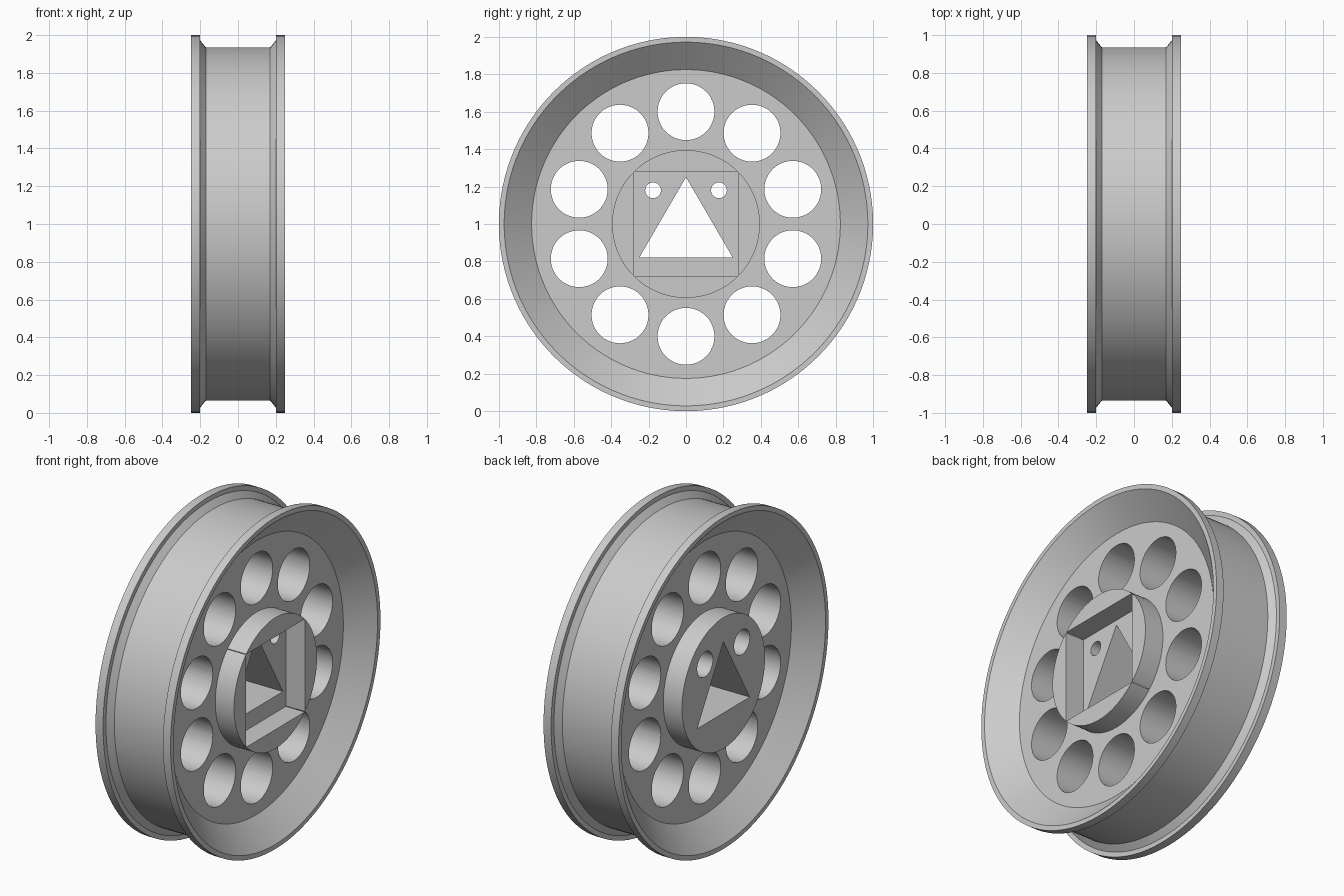
import bpy, bmesh
from math import pi, sin, cos, radians
from mathutils import Matrix

cube = bpy.data.objects.get("Cube")
if cube:
    bpy.data.objects.remove(cube, do_unlink=True)

CENTRE = 1.0   # axle height

grey = bpy.data.materials.new("plain grey")
grey.use_nodes = True
colour = (0.6, 0.6, 0.6, 1)
grey.diffuse_color = colour
grey.node_tree.nodes["Principled BSDF"].inputs["Base Color"].default_value = colour


def add_object(name, bm):
    bmesh.ops.recalc_face_normals(bm, faces=bm.faces[:])
    mesh = bpy.data.meshes.new(name)
    bm.to_mesh(mesh)
    bm.free()
    mesh.materials.append(grey)
    obj = bpy.data.objects.new(name, mesh)
    bpy.context.collection.objects.link(obj)
    return obj


def lathe(name, profile, steps=120):
    """Revolve (x, radius) points around the axle."""
    bm = bmesh.new()
    verts = [bm.verts.new((x, 0, CENTRE + r)) for x, r in profile]
    edges = [bm.edges.new(pair) for pair in zip(verts, verts[1:])]
    bmesh.ops.spin(bm, geom=verts + edges, cent=(0, 0, CENTRE), axis=(1, 0, 0),
                   angle=2 * pi, steps=steps, use_duplicate=False)
    bmesh.ops.remove_doubles(bm, verts=bm.verts[:], dist=1e-4)
    return add_object(name, bm)


def prism(name, outline, x0, x1):
    """Extrude a (y, z) outline, measured from the axle, along x."""
    bm = bmesh.new()
    face = bm.faces.new([bm.verts.new((x0, y, CENTRE + z)) for y, z in outline])
    out = bmesh.ops.extrude_face_region(bm, geom=[face])
    tip = [v for v in out["geom"] if isinstance(v, bmesh.types.BMVert)]
    bmesh.ops.translate(bm, verts=tip, vec=(x1 - x0, 0, 0))
    return add_object(name, bm)


def circle(y, z, r, n=48):
    return [(y + r * cos(2 * pi * i / n), z + r * sin(2 * pi * i / n)) for i in range(n)]


# Wheel body: hub, web, flared rim and grooved tread, mirrored about x = 0
half = [(0.25, 0), (0.25, 0.395), (0.125, 0.395), (0.125, 0.825),
        (0.25, 0.972), (0.25, 1.0), (0.2, 1.0), (0.2, 0.972), (0.17, 0.935)]
wheel = lathe("wheel", half + [(-x, r) for x, r in reversed(half)])

# Cutters: ring of lightening holes
cutters = []
for i in range(10):
    a = radians(90 + 36 * i)
    cutters.append(prism("lightening_hole", circle(0.6 * cos(a), 0.6 * sin(a), 0.152), -0.4, 0.4))

# Square pocket in the left hub face and triangular axle hole
s = 0.28
cutters.append(prism("hub_pocket", [(-s, -s), (s, -s), (s, s), (-s, s)], 0.125, 0.4))
cutters.append(prism("axle_hole", [(-0.25, -0.18), (0.25, -0.18), (0, 0.25)], -0.4, 0.4))

# Counterbored screw holes
for side in (-1, 1):
    cutters.append(prism("screw_hole", circle(side * 0.176, 0.18, 0.042, 32), -0.4, 0.4))
    cutters.append(prism("screw_recess", circle(side * 0.176, 0.18, 0.075, 32), -0.4, 0.0))

bpy.ops.object.select_all(action="DESELECT")
bpy.context.view_layer.objects.active = wheel
wheel.select_set(True)
for cutter in cutters:
    cutter.hide_render = True
    mod = wheel.modifiers.new("cut", "BOOLEAN")
    mod.operation = "DIFFERENCE"
    mod.solver = "EXACT"
    mod.object = cutter
    bpy.ops.object.modifier_apply(modifier=mod.name)
    bpy.data.objects.remove(cutter, do_unlink=True)

bpy.ops.object.shade_smooth_by_angle(angle=radians(30))
